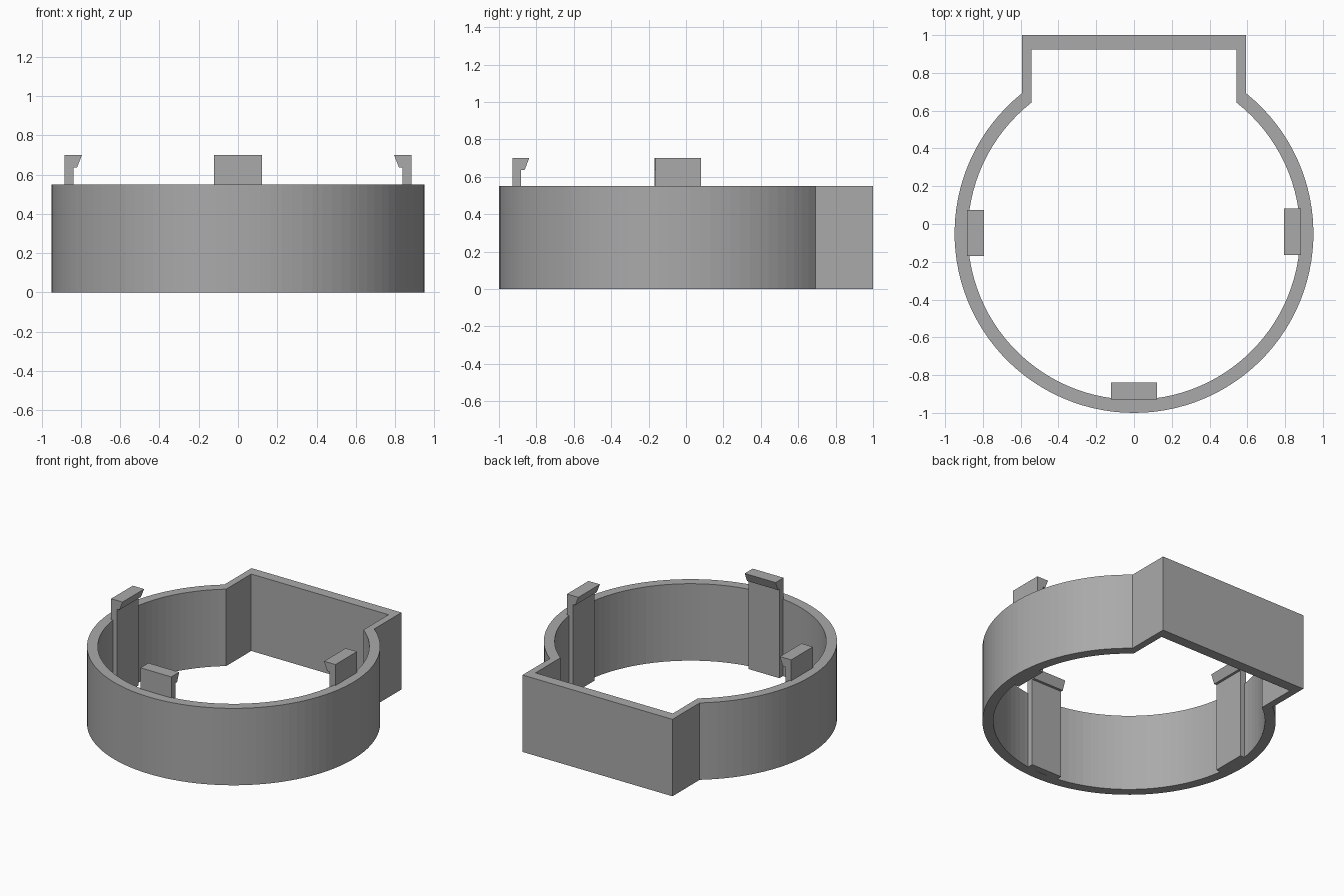
import bpy
import bmesh
from math import asin, cos, pi, sin
from mathutils import Matrix, Vector

cube = bpy.data.objects.get("Cube")
if cube:
    bpy.data.objects.remove(cube, do_unlink=True)

CENTRE_Y = -0.05
HEIGHT = 0.55
ARC_STEPS = 84

grey = bpy.data.materials.new("plain grey")
grey.use_nodes = True
colour = (0.4, 0.4, 0.4, 1)
grey.diffuse_color = colour
grey.node_tree.nodes["Principled BSDF"].inputs["Base Color"].default_value = colour


def add_object(name, bm):
    bmesh.ops.recalc_face_normals(bm, faces=bm.faces)
    mesh = bpy.data.meshes.new(name)
    bm.to_mesh(mesh)
    bm.free()
    mesh.materials.append(grey)
    obj = bpy.data.objects.new(name, mesh)
    bpy.context.collection.objects.link(obj)
    return obj


def outline(radius, half_width, back_y):
    """Round body that runs into a rectangular bay at the back."""
    start = asin(half_width / radius)
    sweep = 2 * (pi - start)
    angles = [start + sweep * i / ARC_STEPS for i in range(ARC_STEPS + 1)]
    points = [(radius * sin(a), CENTRE_Y + radius * cos(a)) for a in angles]
    return points + [(-half_width, back_y), (half_width, back_y)]


# Wall: inner and outer outlines joined into a band, then raised
bm = bmesh.new()
outer = [bm.verts.new((x, y, 0)) for x, y in outline(0.95, 0.593, 1.0)]
inner = [bm.verts.new((x, y, 0)) for x, y in outline(0.88, 0.543, 0.925)]
for i in range(len(outer)):
    j = (i + 1) % len(outer)
    bm.faces.new((outer[i], outer[j], inner[j], inner[i]))
raised = bmesh.ops.extrude_face_region(bm, geom=bm.faces[:])["geom"]
bmesh.ops.translate(bm, vec=(0, 0, HEIGHT),
                    verts=[g for g in raised if isinstance(g, bmesh.types.BMVert)])
add_object("housing_wall", bm)

# Clips: hooked profile (distance outwards, height) extruded sideways
PROFILE = [(0.885, 0), (0.885, 0.7), (0.795, 0.7),
           (0.82, 0.637), (0.838, 0.637), (0.838, 0)]


def add_clip(name, angle, location):
    bm = bmesh.new()
    face = bm.faces.new([bm.verts.new((d, -0.122, z)) for d, z in PROFILE])
    side = bmesh.ops.extrude_face_region(bm, geom=[face])["geom"]
    bmesh.ops.translate(bm, vec=(0, 0.244, 0),
                        verts=[g for g in side if isinstance(g, bmesh.types.BMVert)])
    place = Matrix.Translation(Vector(location)) @ Matrix.Rotation(angle, 4, "Z")
    bmesh.ops.transform(bm, matrix=place, verts=bm.verts)
    add_object(name, bm)


add_clip("left_clip", 0, (0, -0.041, 0))
add_clip("right_clip", pi, (0, -0.047, 0))
add_clip("front_clip", -pi / 2, (0, -0.043, 0))
